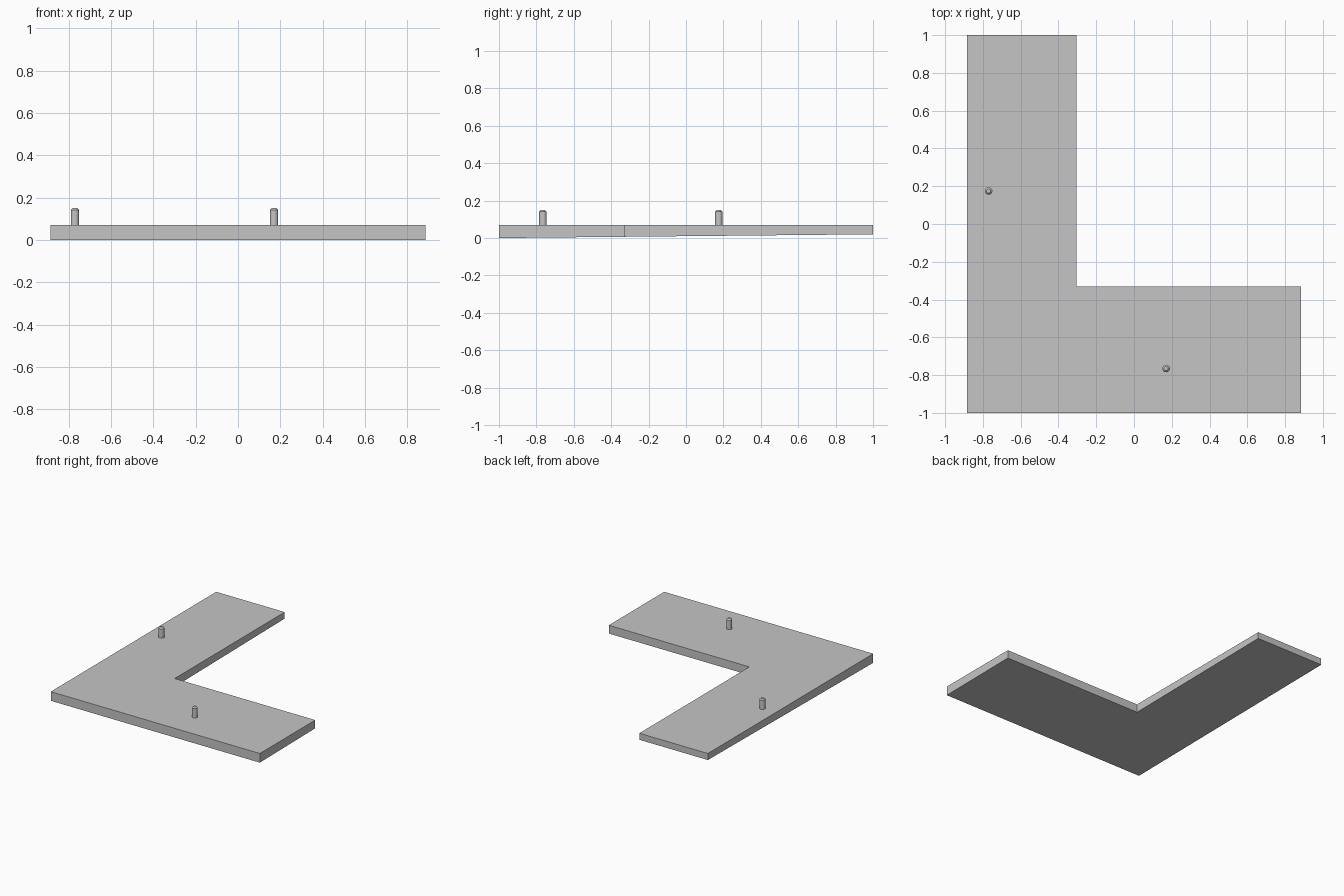
import bpy
import bmesh
from mathutils import Vector

cube = bpy.data.objects.get("Cube")
if cube:
    bpy.data.objects.remove(cube, do_unlink=True)

grey = bpy.data.materials.new("plain_grey")
grey.use_nodes = True
COLOUR = (0.56, 0.56, 0.56, 1.0)
grey.diffuse_color = COLOUR
grey.node_tree.nodes["Principled BSDF"].inputs["Base Color"].default_value = COLOUR

TOP = 0.07


def add_object(name, bm):
    bmesh.ops.recalc_face_normals(bm, faces=bm.faces)
    mesh = bpy.data.meshes.new(name)
    bm.to_mesh(mesh)
    bm.free()
    mesh.materials.append(grey)
    obj = bpy.data.objects.new(name, mesh)
    bpy.context.collection.objects.link(obj)
    return obj


# L-shaped plate, with an underside that rises gently towards the back
def build_plate():
    outline = [(-0.885, -1), (0.885, -1), (0.885, -0.33),
               (-0.305, -0.33), (-0.305, 1), (-0.885, 1)]
    bm = bmesh.new()
    face = bm.faces.new([bm.verts.new((x, y, TOP)) for x, y in outline])
    result = bmesh.ops.extrude_face_region(bm, geom=[face], use_keep_orig=True)
    for v in result["geom"]:
        if isinstance(v, bmesh.types.BMVert):
            v.co.z = 0.01 * (v.co.y + 1)
    add_object("plate", bm)


# Round peg with a chamfered top, seated on the plate
def build_peg(name, x, y, radius=0.02, top=0.15, chamfer=0.009):
    base = TOP - 0.01
    bm = bmesh.new()
    bmesh.ops.create_cone(bm, cap_ends=True, segments=32, radius1=radius,
                          radius2=radius, depth=top - base)
    bmesh.ops.translate(bm, verts=bm.verts, vec=Vector((0, 0, (top + base) / 2)))
    rim = [e for e in bm.edges if all(v.co.z > top - 0.001 for v in e.verts)]
    bmesh.ops.bevel(bm, geom=rim, offset=chamfer, segments=1, affect='EDGES')
    obj = add_object(name, bm)
    obj.location = (x, y, 0)
    bpy.ops.object.select_all(action='DESELECT')
    obj.select_set(True)
    bpy.context.view_layer.objects.active = obj
    bpy.ops.object.shade_smooth_by_angle(angle=0.52)


build_plate()
build_peg("back_peg", -0.77, 0.175)
build_peg("front_peg", 0.17, -0.765)
